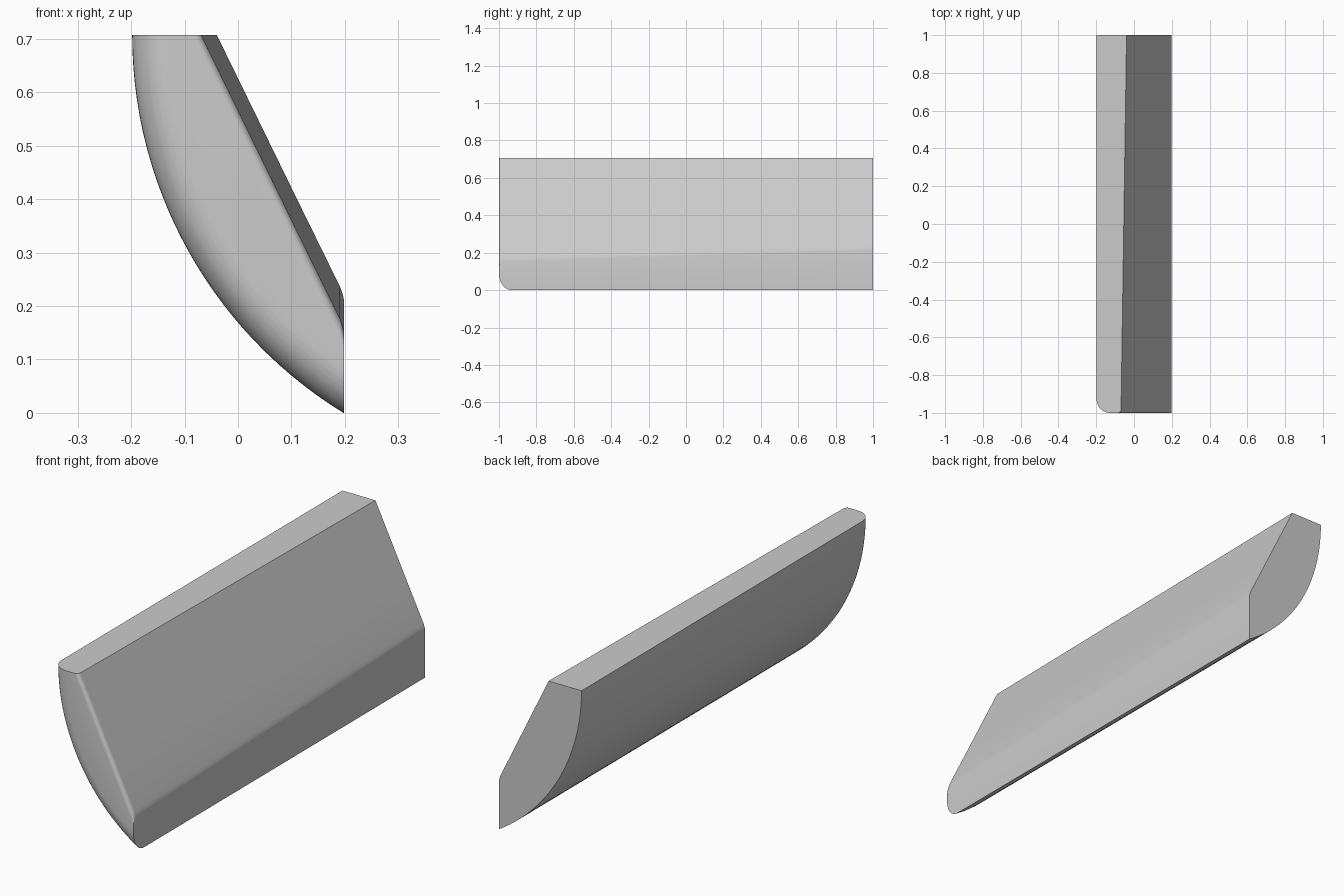
import bpy, bmesh
from math import sin, cos, pi, atan2, sqrt

if "Cube" in bpy.data.objects:
    bpy.data.objects.remove(bpy.data.objects["Cube"])

TOP, XR = 0.707, 0.198      # height of the flat top, x of the flat lower end
R = 0.83                    # radius of the curved back
CX = R - 0.198              # arc centre sits level with the top
N = 28


def section(y, f_out, f_in):
    """Outline at y: arc back, flat lower end, slanted inner face, flat top."""
    r = R - f_out
    dx = CX - XR
    end = atan2(sqrt(r * r - dx * dx), dx)
    pts = [(CX - r * cos(end * i / N), TOP - r * sin(end * i / N)) for i in range(N + 1)]
    # the inner face gets slightly thinner towards the front
    zi = 0.191 + 0.030 * y - f_in * 2.25
    run = 0.238 / 0.487
    xt = XR - (TOP - zi) * run
    # softened edge between lower end and inner face
    pts += [(XR, zi - 0.008), (XR - 0.002, zi + 0.001), (XR - 0.007, zi + 0.015)]
    pts += [(XR + (xt - XR) * t, zi + (TOP - zi) * t) for t in (0.35, 0.7, 1.0)]
    return [(x, y, z) for x, z in pts]


# rounded front rim: large radius on the back edge, small on the inner edge
RO, RI = 0.072, 0.016


def inset(rad, d):
    return rad - sqrt(max(0, rad * rad - (rad - d) ** 2)) if d < rad else 0


depths = [RO * (1 - cos(pi / 2 * i / 10)) for i in range(11)]
depths += [RI * (1 - cos(pi / 2 * i / 5)) for i in range(1, 6)]
ys = sorted({round(-1 + d, 5) for d in depths} | {-0.5, 0.0, 0.5, 1.0})

bm = bmesh.new()
rings = []
for y in ys:
    d = y + 1
    rings.append([bm.verts.new(p) for p in section(y, inset(RO, d), inset(RI, d))])
for a, b in zip(rings, rings[1:]):
    n = len(a)
    for i in range(n):
        j = (i + 1) % n
        bm.faces.new((a[i], a[j], b[j], b[i]))
bm.faces.new(rings[0])
bm.faces.new(rings[-1][::-1])
bmesh.ops.recalc_face_normals(bm, faces=bm.faces)

mesh = bpy.data.meshes.new("curved_panel")
bm.to_mesh(mesh)
bm.free()
panel = bpy.data.objects.new("curved_panel", mesh)
bpy.context.collection.objects.link(panel)
bpy.context.view_layer.objects.active = panel
panel.select_set(True)
bpy.ops.object.shade_smooth_by_angle(angle=pi / 6)
